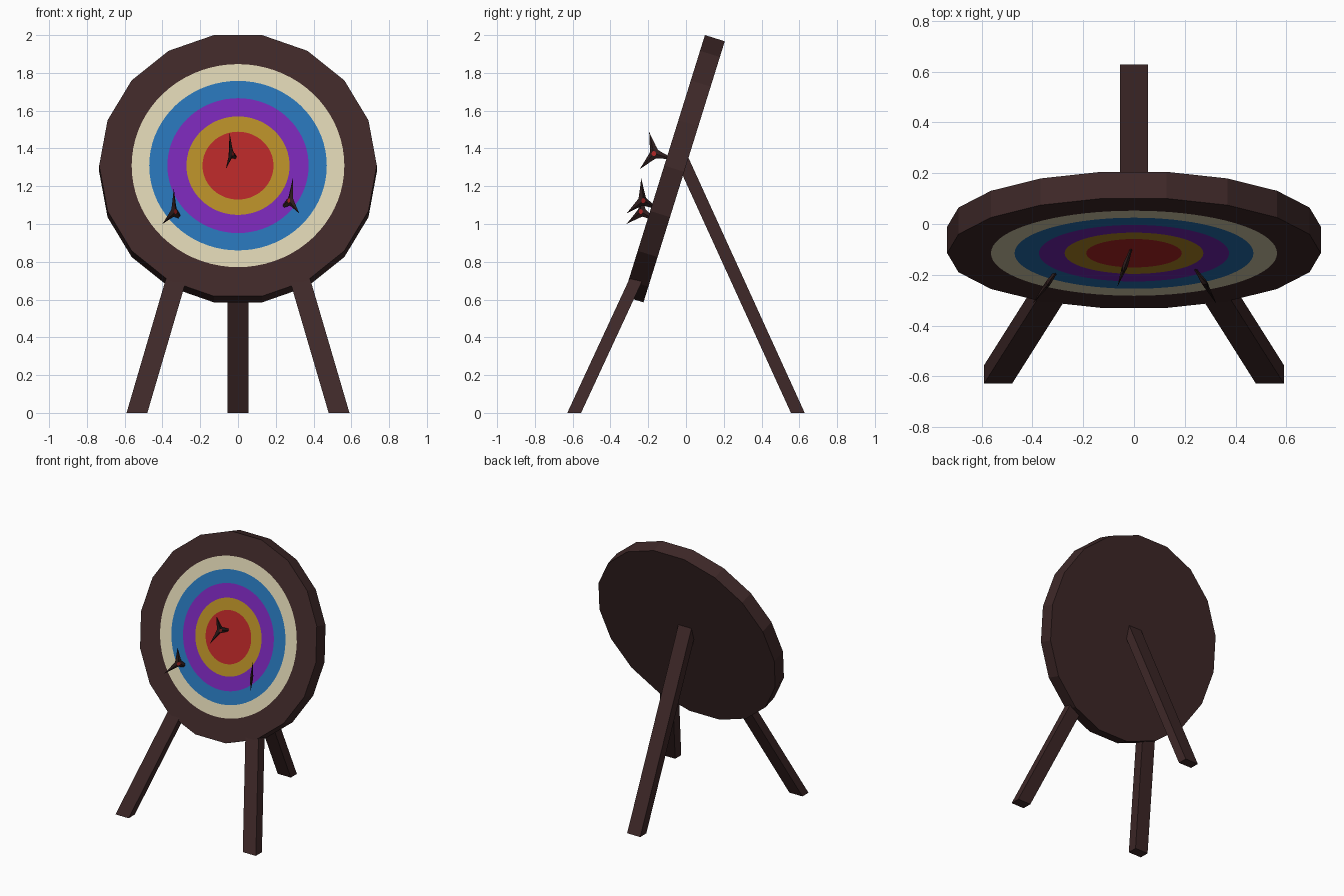
import bpy, bmesh, math
from mathutils import Vector

if "Cube" in bpy.data.objects:
    bpy.data.objects.remove(bpy.data.objects["Cube"])


def material(name, rgb):
    lin = [((c / 255 + 0.055) / 1.055) ** 2.4 for c in rgb]
    m = bpy.data.materials.new(name)
    m.diffuse_color = (*lin, 1)
    m.use_nodes = True
    m.node_tree.nodes["Principled BSDF"].inputs["Base Color"].default_value = m.diffuse_color
    return m


wood = material("dark wood", (62, 40, 40))
cream = material("cream paint", (216, 207, 174))
blue = material("blue paint", (38, 113, 178))
purple = material("purple paint", (118, 38, 178))
gold = material("gold paint", (178, 138, 38))
red = material("red paint", (178, 38, 38))
iron = material("dark iron", (46, 29, 29))


def finish(bm, name, mats):
    bmesh.ops.recalc_face_normals(bm, faces=bm.faces[:])
    me = bpy.data.meshes.new(name)
    bm.to_mesh(me)
    bm.free()
    for m in mats:
        me.materials.append(m)
    ob = bpy.data.objects.new(name, me)
    bpy.context.collection.objects.link(ob)
    return ob


# Target board: tilted 18-sided disc with painted rings cut into its face
TILT = math.radians(17.3)
RIGHT = Vector((1, 0, 0))
UP = Vector((0, math.sin(TILT), math.cos(TILT)))
OUT = Vector((0, -math.cos(TILT), math.sin(TILT)))
CENTRE = Vector((0, -0.115, 1.309))
SIDES, SUB, R, THICK = 18, 4, 0.735, 0.11
N = SIDES * SUB


def loop(bm, radius, depth, faceted=False):
    vs = []
    for i in range(N):
        if faceted:   # points along the straight sides of the polygon
            k, f = divmod(i, SUB)
            a, b = (2 * math.pi * (k + j) / SIDES for j in (0, 1))
            t = f / SUB
            x = math.cos(a) * (1 - t) + math.cos(b) * t
            y = math.sin(a) * (1 - t) + math.sin(b) * t
        else:
            a = 2 * math.pi * i / N
            x, y = math.cos(a), math.sin(a)
        vs.append(bm.verts.new(CENTRE + RIGHT * x * radius + UP * y * radius - OUT * depth))
    return vs


bm = bmesh.new()
back = loop(bm, R, THICK, True)
bm.faces.new(back)
loops = [back, loop(bm, R, 0, True)] + [loop(bm, r, 0) for r in (0.563, 0.47, 0.374, 0.273, 0.188)]
for k in range(len(loops) - 1):
    for i in range(N):
        j = (i + 1) % N
        f = bm.faces.new((loops[k][i], loops[k][j], loops[k + 1][j], loops[k + 1][i]))
        f.material_index = max(0, k - 1)
bm.faces.new(loops[-1]).material_index = 5
finish(bm, "target_board", [wood, cream, blue, purple, gold, red])


# Legs: sheared bars with level feet, running into the board
def leg(name, foot, top):
    bm = bmesh.new()
    ends = [[bm.verts.new((c[0] + sx * 0.055, c[1] + sy * 0.0365, c[2]))
             for sx, sy in ((-1, -1), (1, -1), (1, 1), (-1, 1))] for c in (foot, top)]
    for e in ends:
        bm.faces.new(e)
    for i in range(4):
        j = (i + 1) % 4
        bm.faces.new((ends[0][i], ends[0][j], ends[1][j], ends[1][i]))
    finish(bm, name, [wood])


for side, s in (("left", -1), ("right", 1)):
    leg("front_leg_" + side, (s * 0.535, -0.592, 0), (s * 0.315, -0.244, 0.75))
leg("back_leg", (0, 0.592, 0), (0, -0.03, 1.365))


# Throwing stars: three-pointed blades with a red hub, one point in the board
def star(name, a, b, c):
    a, b, c = Vector(a), Vector(b), Vector(c)
    mid = (a + b) / 2
    v = (a - b).normalized()
    u = c - mid
    u = (u - v * u.dot(v)).normalized()
    tip = (a - b).length / math.sqrt(3)
    hub = mid + u * tip / 2
    n = u.cross(v)
    bm = bmesh.new()

    def pt(r, deg, h):
        t = math.radians(deg)
        return bm.verts.new(hub + u * r * math.cos(t) + v * r * math.sin(t) + n * h)

    rim = [pt((tip, 0.042, 0.027, 0.042)[i % 4], 120 * (i // 4) + (0, 24, 60, 96)[i % 4], 0)
           for i in range(12)]
    for h in (-0.01, 0.01):
        core = [pt(0.013, 120 * (i // 4) + (0, 24, 60, 96)[i % 4], h) for i in range(12)]
        for i in range(12):
            j = (i + 1) % 12
            bm.faces.new((rim[i], rim[j], core[j], core[i]))
        bm.faces.new(core).material_index = 1
    finish(bm, name, [iron, red])


star("throwing_star_centre", (-0.045, -0.195, 1.487), (-0.065, -0.245, 1.29), (-0.01, -0.095, 1.365))
star("throwing_star_left", (-0.34, -0.24, 1.187), (-0.40, -0.315, 1.0), (-0.30, -0.18, 1.06))
star("throwing_star_right", (0.29, -0.237, 1.242), (0.325, -0.315, 1.055), (0.235, -0.165, 1.12))
